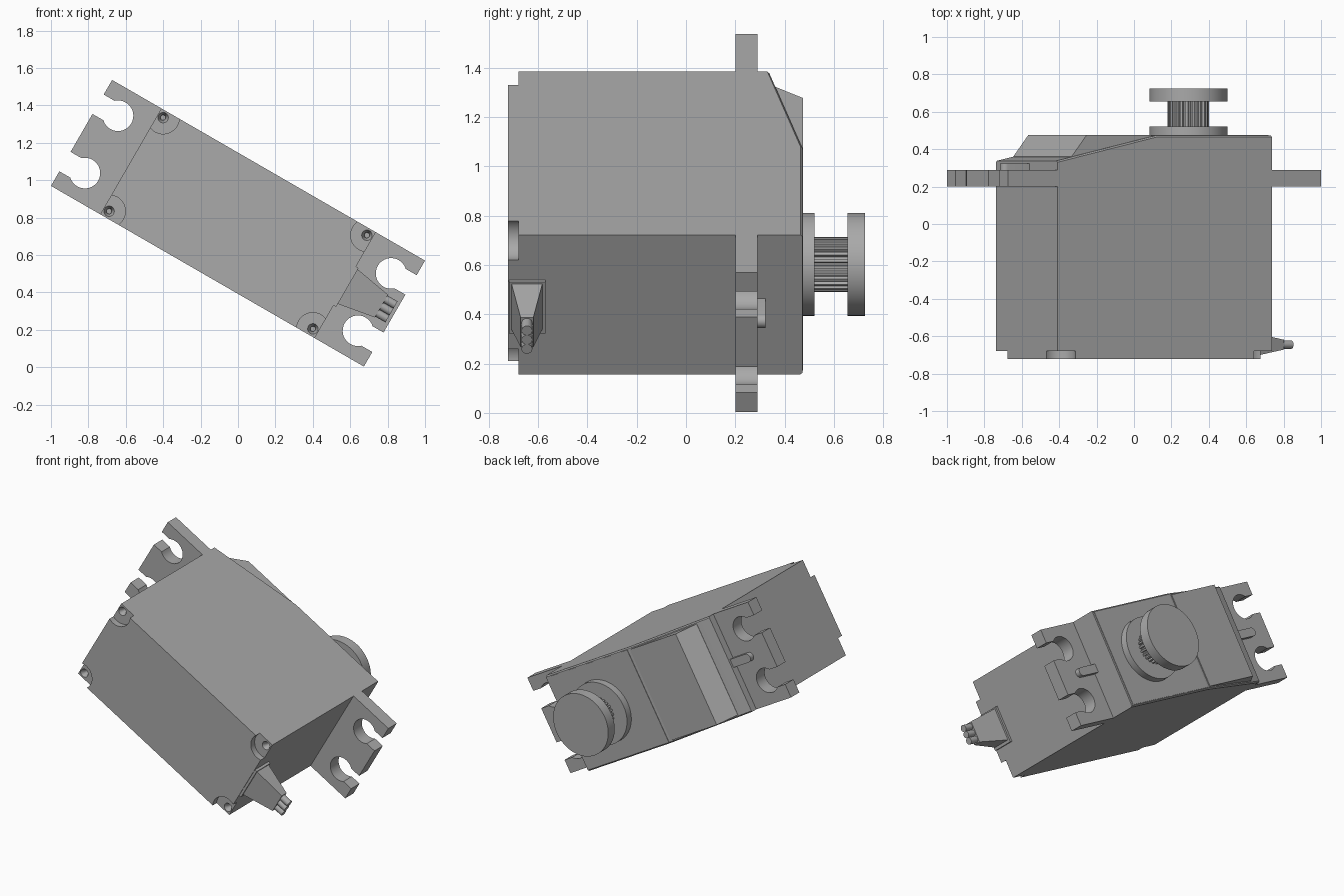
import bpy, bmesh
from math import sin, cos, pi, radians, asin
from mathutils import Matrix, Vector

cube = bpy.data.objects.get("Cube")
if cube:
    bpy.data.objects.remove(cube, do_unlink=True)

grey = bpy.data.materials.new("plain grey")
grey.use_nodes = True
COLOR = (0.4, 0.4, 0.4, 1)
grey.diffuse_color = COLOR
grey.node_tree.nodes["Principled BSDF"].inputs["Base Color"].default_value = COLOR

# The whole unit is tilted about the depth axis: local x is its length, local z its width
TILT = Matrix.Translation((0, 0, 0.77)) @ Matrix.Rotation(radians(30), 4, 'Y')
LENGTH, WIDTH = 0.662, 0.327
BACK = 0.475


def finish(name, bm):
    bmesh.ops.recalc_face_normals(bm, faces=bm.faces)
    mesh = bpy.data.meshes.new(name)
    bm.to_mesh(mesh)
    bm.free()
    mesh.materials.append(grey)
    obj = bpy.data.objects.new(name, mesh)
    bpy.context.collection.objects.link(obj)
    obj.matrix_world = TILT
    return obj


def smooth(obj):
    bpy.ops.object.select_all(action='DESELECT')
    obj.select_set(True)
    bpy.context.view_layer.objects.active = obj
    bpy.ops.object.shade_smooth_by_angle(angle=radians(32))


def prism(name, outline, start, end, axis='Y'):
    """Extrude an (x, z) outline along y, or an (x, y) outline along z."""
    bm = bmesh.new()
    put = (lambda a, b, d: (a, d, b)) if axis == 'Y' else (lambda a, b, d: (a, b, d))
    face = bm.faces.new([bm.verts.new(put(a, b, start)) for a, b in outline])
    new = bmesh.ops.extrude_face_region(bm, geom=[face])["geom"]
    move = Vector(put(0, 0, end - start))
    bmesh.ops.translate(bm, vec=move, verts=[v for v in new if isinstance(v, bmesh.types.BMVert)])
    return finish(name, bm)


def lathe(name, profile, x, z, steps=48):
    """Spin (radius, y) points about an axis along y at (x, z)."""
    bm = bmesh.new()
    rings = [[bm.verts.new((x + r * cos(2 * pi * i / steps), y, z + r * sin(2 * pi * i / steps)))
              for i in range(steps)] for r, y in profile]
    for a, b in zip(rings, rings[1:]):
        for i in range(steps):
            j = (i + 1) % steps
            bm.faces.new((a[i], a[j], b[j], b[i]))
    bm.faces.new(rings[0])
    bm.faces.new(rings[-1])
    return finish(name, bm)


def arc(cx, cz, r, a0, a1, n):
    return [(cx + r * cos(a0 + (a1 - a0) * i / n), cz + r * sin(a0 + (a1 - a0) * i / n))
            for i in range(n + 1)]


# Case with a sloping shoulder at the back
case = prism("case", [(-LENGTH, -0.722), (LENGTH, -0.722), (LENGTH, 0.472), (-0.054, 0.472),
                      (-LENGTH, 0.338)], -WIDTH, WIDTH, 'Z')
bm = bmesh.new()
bm.from_mesh(case.data)
rim = [e for e in bm.edges if all(v.co.y > 0.3 for v in e.verts) and abs(e.verts[0].co.z - e.verts[1].co.z) < 0.01]
bmesh.ops.bevel(bm, geom=rim, offset=0.008, segments=1, affect='EDGES')
bm.to_mesh(case.data)
bm.free()

# Round corner recesses with countersunk screw holes
for i, (sx, sz) in enumerate([(-1, -1), (-1, 1), (1, -1), (1, 1)]):
    cutter = lathe("screw_recess_cutter", [(0.087, -0.8), (0.087, -0.68), (0.028, -0.68),
                                           (0.014, -0.65), (0.014, -0.63)], sx * 0.629, sz * 0.289, 32)
    cut = case.modifiers.new("recess", 'BOOLEAN')
    cut.operation = 'DIFFERENCE'
    cut.solver = 'EXACT'
    cut.object = cutter
    cutter.hide_render = True
    bpy.context.view_layer.update()
    bpy.context.view_layer.objects.active = case
    bpy.ops.object.modifier_apply(modifier=cut.name)
    bpy.data.objects.remove(cutter, do_unlink=True)
smooth(case)

# Raised gear cover on the slope, and the thin lid beside it
prism("gear_cover", [(-0.565, 0.34), (-0.565, 0.361), (-0.473, BACK), (-0.072, BACK), (-0.072, 0.45)],
      -0.312, 0.312, 'Z')
prism("lid_plate", [(-0.05, 0.46), (-0.05, BACK), (0.65, BACK), (0.65, 0.46)], -0.315, 0.315, 'Z')

# Mounting ears with two open keyhole slots each, and a rounded rib
HOLE, SLOT = 0.082, 0.06
gap = asin(SLOT / HOLE)
tip = 0.966
upper = [(tip, SLOT + 0.117 - SLOT)]
ear = [(0.655, -WIDTH), (tip, -WIDTH)]
for z in (-0.177, 0.177):
    ear += [(tip, z - SLOT)] + arc(0.843, z, HOLE, 2 * pi - gap, gap, 24) + [(tip, z + SLOT)]
ear += [(tip, WIDTH), (0.655, WIDTH)]
rib = [(0.65, -0.028)] + arc(0.795, 0, 0.028, -pi / 2, pi / 2, 10) + [(0.65, 0.028)]
for side, s in (("left", 1), ("right", -1)):
    smooth(prism(side + "_mounting_ear", [(s * x, z) for x, z in ear], 0.2, 0.29))
    smooth(prism(side + "_ear_rib", [(s * x, z) for x, z in rib], 0.285, 0.323))

# Output shaft: collar, splined pinion and cap disc
SHAFT = 0.336
smooth(lathe("shaft_collar", [(0.209, 0.47), (0.209, 0.522)], SHAFT, 0, 64))
smooth(lathe("shaft_cap", [(0.209, 0.655), (0.209, 0.725)], SHAFT, 0, 64))
teeth = 25
spline = []
for i in range(teeth):
    for r, k in ((0.098, 0.0), (0.098, 0.3), (0.111, 0.45), (0.111, 0.85)):
        a = 2 * pi * (i + k) / teeth
        spline.append((SHAFT + r * cos(a), r * sin(a)))
prism("shaft_spline", spline, 0.515, 0.66)

# Cable strain relief: base plate, tapered boot and three wires
CABLE = -0.645
prism("boot_plate", [(0.65, -0.125), (0.678, -0.125), (0.678, 0.115), (0.65, 0.115)],
      CABLE - 0.072, CABLE + 0.075)
bm = bmesh.new()
rings = [[bm.verts.new((x, CABLE + sy * dy, sz * dz)) for sy, sz in ((-1, -1), (1, -1), (1, 1), (-1, 1))]
         for x, dy, dz in ((0.67, 0.064, 0.108), (0.886, 0.026, 0.07))]
for i in range(4):
    j = (i + 1) % 4
    bm.faces.new((rings[0][i], rings[0][j], rings[1][j], rings[1][i]))
for ring in rings:
    bm.faces.new(ring)
finish("cable_boot", bm)
for i in (-1, 0, 1):
    bm = bmesh.new()
    place = Matrix.Translation((0.905, CABLE, i * 0.043)) @ Matrix.Rotation(pi / 2, 4, 'Y')
    bmesh.ops.create_cone(bm, cap_ends=True, segments=20, radius1=0.022, radius2=0.022, depth=0.085, matrix=place)
    smooth(finish("cable_wire", bm))
